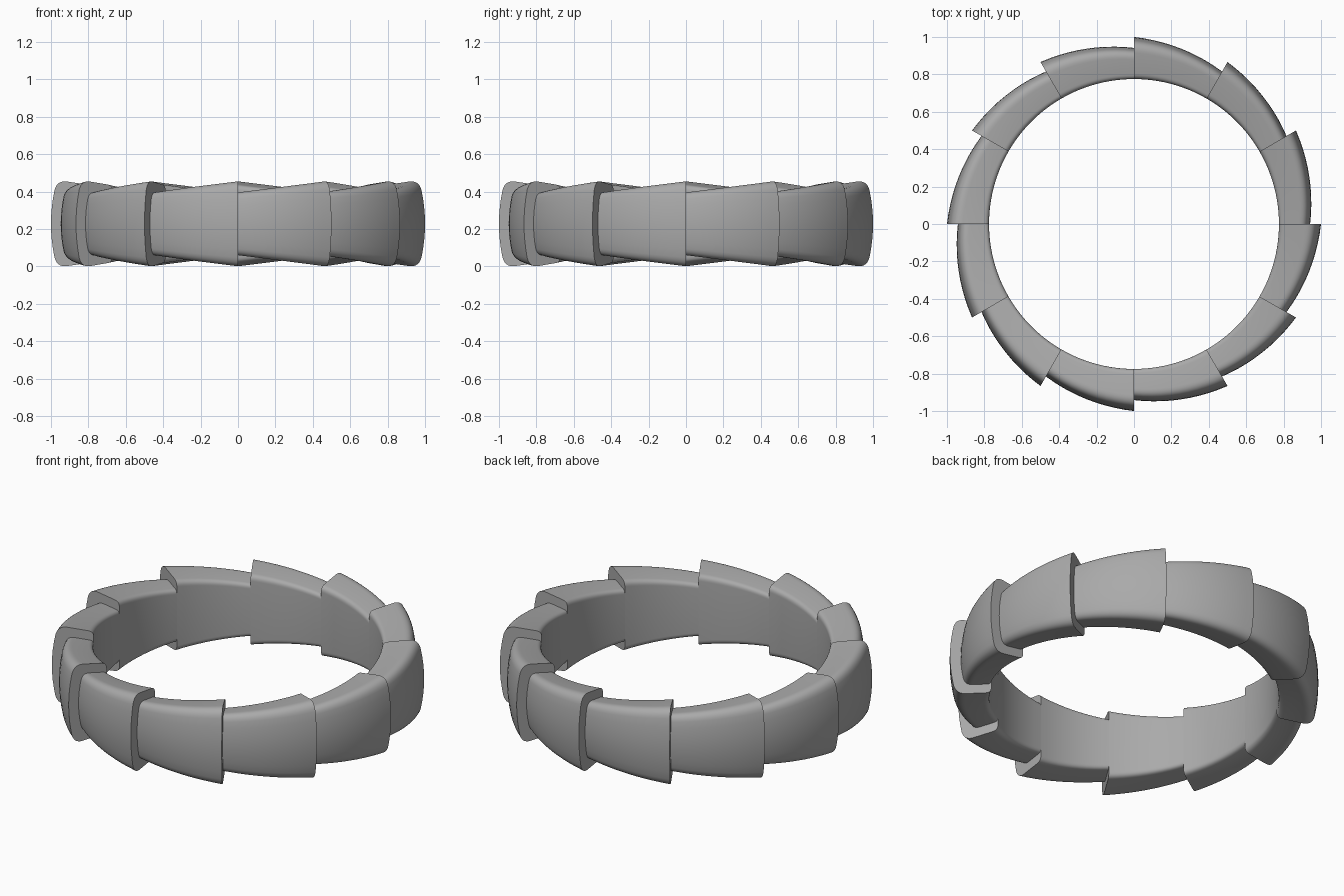
import bpy, bmesh, math
from mathutils import Vector

if "Cube" in bpy.data.objects:
    bpy.data.objects.remove(bpy.data.objects["Cube"])

COUNT, STEPS = 12, 10
INNER, MID_Z, TAPER = 0.775, 0.2275, 0.74

grey = bpy.data.materials.new("grey")
grey.use_nodes = True
colour = (0.4, 0.4, 0.4, 1)
grey.diffuse_color = colour
grey.node_tree.nodes["Principled BSDF"].inputs["Base Color"].default_value = colour


def rounded_corner(a, b, c, n=7):
    """Points of a quadratic curve from a to c pulled towards b."""
    a, b, c = Vector(a), Vector(b), Vector(c)
    return [a * (1 - t) ** 2 + b * 2 * t * (1 - t) + c * t * t
            for t in (i / n for i in range(n + 1))]


def section():
    """Closed cross-section: x is depth from the inner wall, y is height from the middle."""
    top = rounded_corner((0, 0.175), (0, 0.206), (0.03, 0.21))
    top += rounded_corner((0.14, 0.226), (0.192, 0.233), (0.206, 0.18))
    top += [Vector((0.225 - 0.019 * (z / 0.18) ** 2, z)) for z in (0.135, 0.09, 0.045)]
    bottom = [Vector((p.x, -p.y)) for p in reversed(top)]
    return top + [Vector((0.225, 0))] + bottom


def tapered_segment(name, start):
    """Solid arc whose section grows towards its counter-clockwise end."""
    bm = bmesh.new()
    profile = section()
    rings = []
    for s in range(STEPS + 1):
        t = s / STEPS
        angle = start + t * math.tau / COUNT
        size = TAPER + (1 - TAPER) * t
        rings.append([bm.verts.new(((INNER + p.x * size) * math.cos(angle),
                                    (INNER + p.x * size) * math.sin(angle),
                                    MID_Z + p.y * size)) for p in profile])
    n = len(profile)
    for a, b in zip(rings, rings[1:]):
        for i in range(n):
            j = (i + 1) % n
            bm.faces.new((a[i], a[j], b[j], b[i]))
    bm.faces.new(rings[0])
    bm.faces.new(rings[-1])
    bmesh.ops.recalc_face_normals(bm, faces=bm.faces)
    mesh = bpy.data.meshes.new(name)
    bm.to_mesh(mesh)
    bm.free()
    mesh.materials.append(grey)
    obj = bpy.data.objects.new(name, mesh)
    bpy.context.collection.objects.link(obj)
    return obj


# Ring of overlapping-looking scales
segments = [tapered_segment(f"ring_segment_{i + 1}", i * math.tau / COUNT) for i in range(COUNT)]

bpy.ops.object.select_all(action="DESELECT")
for obj in segments:
    obj.select_set(True)
bpy.context.view_layer.objects.active = segments[0]
bpy.ops.object.shade_smooth_by_angle(angle=math.radians(35))
